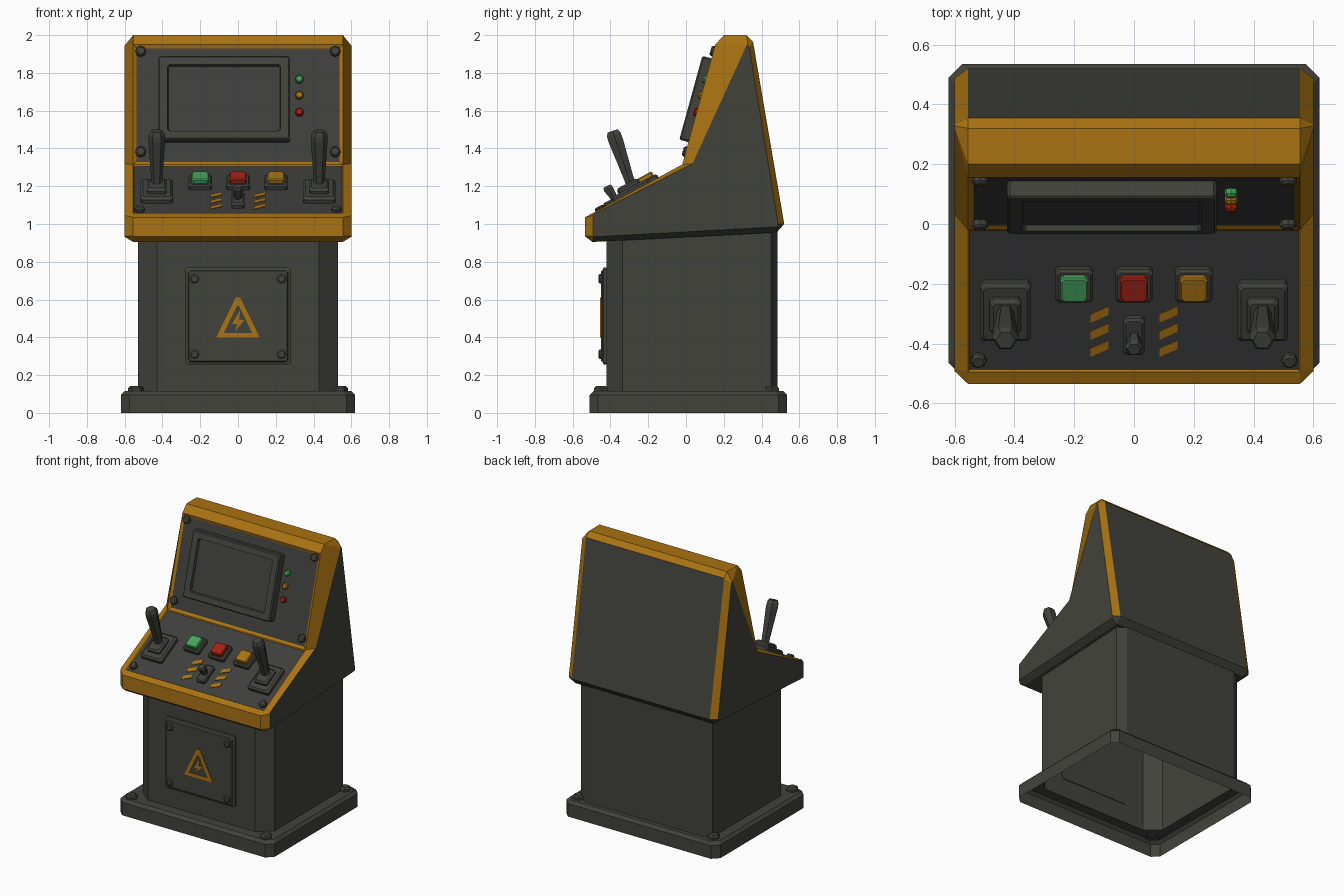
import bpy, bmesh, math
from mathutils import Matrix, Vector

if "Cube" in bpy.data.objects:
    bpy.data.objects.remove(bpy.data.objects["Cube"])


def material(name, col):
    m = bpy.data.materials.new(name)
    m.diffuse_color = (*col, 1)
    m.use_nodes = True
    m.node_tree.nodes["Principled BSDF"].inputs["Base Color"].default_value = m.diffuse_color
    return m


BODY = material("dark_metal", (0.055, 0.055, 0.046))
PLATE = material("grey_plate", (0.048, 0.048, 0.046))
YELLOW = material("amber_paint", (0.40, 0.17, 0.006))
GREEN = material("green_button", (0.06, 0.36, 0.11))
RED = material("red_button", (0.38, 0.016, 0.007))


def finish(name, bm, mats, M=Matrix()):
    bmesh.ops.recalc_face_normals(bm, faces=bm.faces)
    me = bpy.data.meshes.new(name)
    bm.to_mesh(me)
    bm.free()
    for m in mats:
        me.materials.append(m)
    ob = bpy.data.objects.new(name, me)
    ob.matrix_world = M
    bpy.context.collection.objects.link(ob)
    return ob


def loft(name, loops, mat, M=Matrix(), bottom=False, top=True):
    """Skin a stack of equal-length loops."""
    bm = bmesh.new()
    rows = [[bm.verts.new(p) for p in l] for l in loops]
    n = len(rows[0])
    for a, b in zip(rows, rows[1:]):
        for i in range(n):
            j = (i + 1) % n
            bm.faces.new((a[i], a[j], b[j], b[i]))
    if bottom:
        bm.faces.new(rows[0][::-1])
    if top:
        bm.faces.new(rows[-1])
    return finish(name, bm, [mat], M)


def rect(cx, cy, w, h, z, front=(0.01, 0.01), back=None):
    """Rectangle with cut corners; front/back corner cuts may differ."""
    (fx, fy), (bx, by) = front, back or front
    x, y = w / 2, h / 2
    pts = [(-x + fx, -y), (x - fx, -y), (x, -y + fy), (x, y - by),
           (x - bx, y), (-x + bx, y), (-x, y - by), (-x, -y + fy)]
    return [(cx + a, cy + b, z) for a, b in pts]


def ring(cx, cy, r, z, n=8, turn=0.0):
    return [(cx + r * math.cos(turn + math.tau * i / n),
             cy + r * math.sin(turn + math.tau * i / n), z) for i in range(n)]


def flat(pts, z):
    return [(a, b, z) for a, b in pts]


def block(name, M, cx, cy, w, h, z0, z1, mat, bev=0.008):
    loft(name, [rect(cx, cy, w, h, z0), rect(cx, cy, w, h, z1 - bev),
                rect(cx, cy, w - 2 * bev, h - 2 * bev, z1)], mat, M)


def knob(name, M, cx, cy, r, z0, z1, mat, n=8):
    loft(name, [ring(cx, cy, r, z0, n), ring(cx, cy, r, z0 + (z1 - z0) * 0.7, n),
                ring(cx, cy, r * 0.7, z1, n)], mat, M)


def frame(y, z, angle):
    """Local x = right, y = up the slope, z = out of the surface."""
    return Matrix.Translation((0, y, z)) @ Matrix.Rotation(angle, 4, 'X')


# base plinth and pedestal: open shells
def ped(z):
    return rect(0, 0.0325, 1.06, 0.905, z, (0.1, 0.085), (0.06, 0.035))


cut = (0.045, 0.045)
loft("base_plinth", [rect(0, 0.0125, 1.24, 1.045, 0, cut),
                     rect(0, 0.0125, 1.24, 1.045, 0.095, cut),
                     rect(0, 0.0125, 1.20, 1.005, 0.115, cut), ped(0.115)],
     BODY, top=False)
loft("pedestal", [ped(0.115), ped(0.96)], BODY, top=False)
for x in (-0.54, 0.54):
    for y in (-0.45, 0.455):
        knob("base_bolt", Matrix(), x, y, 0.042, 0.105, 0.142, BODY, 6)

# cabinet head: wide middle profile, smaller profile on the side faces
full = [(-.535, .935), (-.535, 1.035), (-.495, 1.057), (-.02, 1.315),
        (.155, 1.95), (.2, 2), (.32, 2), (.355, 1.965), (.52, 1.0),
        (.48, .955), (-.495, .905)]
side = [(-.492, .937), (-.492, 1.045), (-.485, 1.055), (.035, 1.32),
        (.318, 1.94), (.322, 1.945), (.328, 1.945), (.335, 1.935),
        (.488, 1.0), (.485, .985), (-.488, .932)]
bm = bmesh.new()
rows = [[bm.verts.new((x, y, z)) for y, z in prof] for x, prof in
        ((-.6, side), (-.555, full), (.555, full), (.6, side))]
n = len(full)
panels = {}
for k in range(3):
    for i in range(n):
        j = (i + 1) % n
        f = bm.faces.new((rows[k][i], rows[k][j], rows[k + 1][j], rows[k + 1][i]))
        dark = i in (8, 9) or (k == 1 and i == 7)
        f.material_index = 0 if dark else 1
        if k == 1:
            panels[i] = f
bm.faces.new(rows[0])
bm.faces.new(rows[3])
bmesh.ops.recalc_face_normals(bm, faces=bm.faces)
# recessed console and screen panels
for i, t, d in ((2, 0.008, -0.008), (3, 0.025, -0.01)):
    bmesh.ops.inset_region(bm, faces=[panels[i]], thickness=t, depth=d)
    panels[i].material_index = 2
finish("cabinet_head", bm, [BODY, YELLOW, PLATE])

# front hatch with bolts and warning sign
H = frame(-0.42, 0, math.pi / 2)
loft("hatch", [rect(0, .5125, .56, .515, -.005), rect(0, .5125, .56, .515, .016),
               rect(0, .5125, .53, .485, .022), rect(0, .5125, .52, .475, .03)], BODY, H)
for x in (-.23, .23):
    for v in (.31, .71):
        knob("hatch_bolt", H, x, v, .025, .025, .043, BODY)
tri = [(-.115, .4), (.115, .4), (.012, .61), (-.012, .61)]
inner = [(-.075, .424), (.075, .424), (.006, .565), (-.006, .565)]
loft("warning_triangle", [flat(tri, .029), flat(tri, .036), flat(inner, .036),
                          flat(inner, .029)], YELLOW, H, top=False)
zap = [(.012, .545), (-.032, .47), (-.004, .47), (-.016, .43), (.034, .492), (.006, .492)]
loft("warning_bolt", [flat(zap, .029), flat(zap, .036)], YELLOW, H)

# console controls
C = frame(-.495, 1.057, math.atan2(.258, .475))
for x, mat in ((-.2, GREEN), (0, RED), (.2, YELLOW)):
    block("button_bezel", C, x, .335, .125, .125, -.012, .022, BODY)
    block("push_button", C, x, .335, .092, .092, .01, .046, mat, .005)
for s in (-1, 1):
    x = s * .43
    block("joystick_base", C, x, .235, .17, .22, -.012, .025, BODY, .012)
    block("joystick_collar", C, x, .235, .105, .13, .02, .052, BODY, .012)
    J = Matrix.Translation((x, -.285, 1.19)) @ Matrix.Rotation(math.radians(19), 4, 'X')
    loft("joystick_handle", [ring(0, 0, .03, 0, 6), ring(0, 0, .03, .06, 6),
                             ring(0, 0, .045, .27, 6), ring(0, 0, .043, .3, 6),
                             ring(0, 0, .032, .32, 6)], BODY, J)
    knob("console_bolt", C, s * .52, .045, .026, -.01, .016, BODY)
    # hazard stripes beside the switch
    for k in range(3):
        v = .055 + k * .065
        st = [(s * .115 - .03, v), (s * .115 + .03, v + .03),
              (s * .115 + .03, v + .062), (s * .115 - .03, v + .032)]
        loft("hazard_stripe", [flat(st, -.009), flat(st, -.004)], YELLOW, C)
block("switch_base", C, 0, .14, .07, .14, -.012, .018, BODY)
loft("switch_lever", [ring(0, .14, .02, .01, 6), ring(0, .135, .03, .075, 6),
                      ring(0, .135, .022, .09, 6)], BODY, C)

# display: bezel, screen, indicator lamps and bolts
S = frame(-.02, 1.315, math.atan2(.635, .175))
loft("screen_bezel", [rect(-.074, .353, .70, .46, -.015), rect(-.074, .353, .70, .46, .042),
                      rect(-.074, .353, .685, .445, .05), rect(-.074, .353, .60, .365, .05),
                      rect(-.074, .353, .59, .355, .03)], BODY, S, top=False)
loft("screen", [rect(-.074, .353, .595, .36, .026), rect(-.074, .353, .595, .36, .031)], PLATE, S)
for v, mat in ((.468, GREEN), (.38, YELLOW), (.287, RED)):
    knob("indicator_lamp", S, .325, v, .022, -.012, .016, mat)
for x in (-.515, .515):
    for v in (.07, .622):
        knob("screen_bolt", S, x, v, .028, -.012, .016, BODY)
